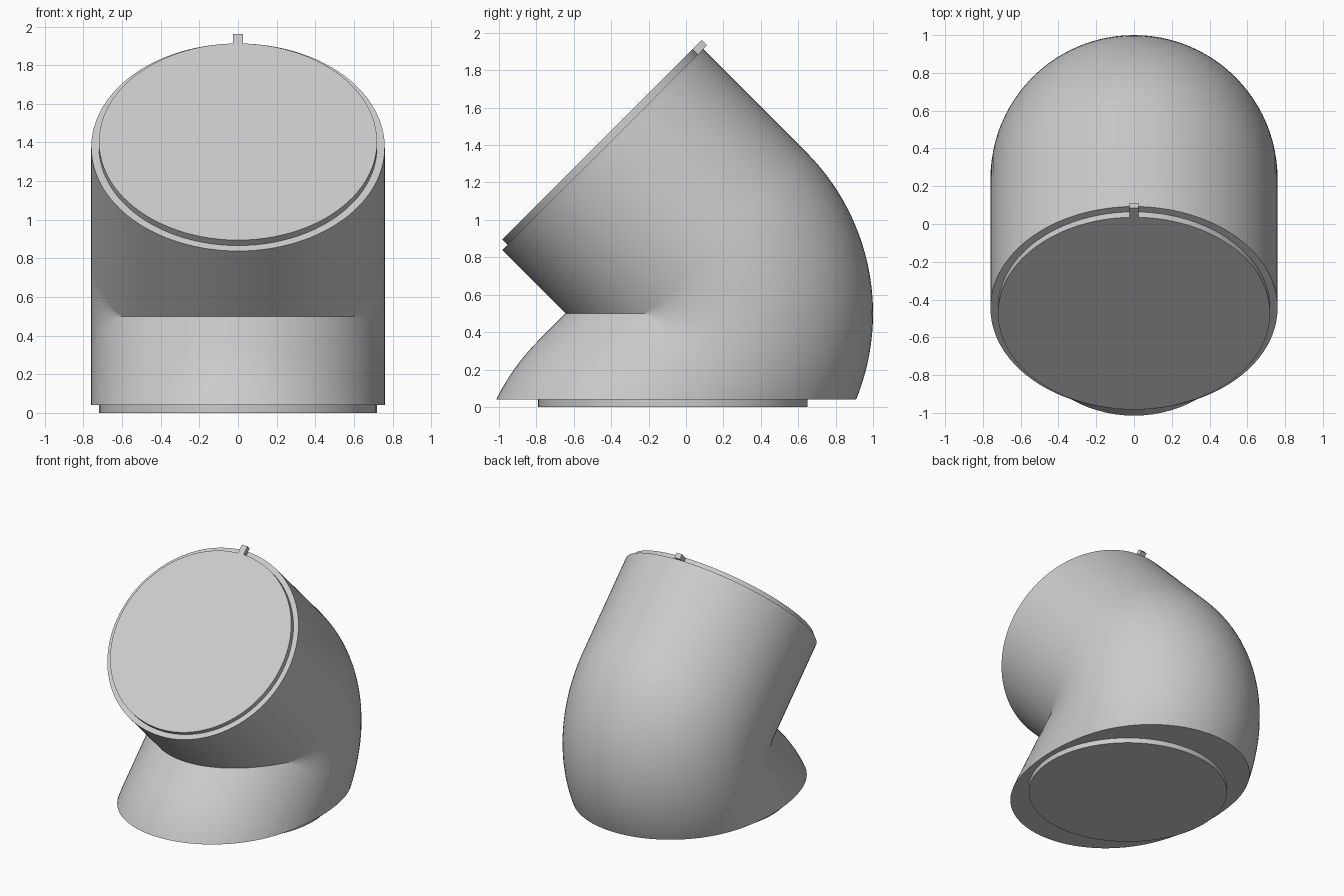
import bpy, bmesh, math
from mathutils import Vector, Matrix

cube = bpy.data.objects.get("Cube")
if cube:
    bpy.data.objects.remove(cube, do_unlink=True)

grey = bpy.data.materials.new("light grey")
grey.use_nodes = True
tone = (0.6, 0.6, 0.6, 1)
grey.diffuse_color = tone
grey.node_tree.nodes["Principled BSDF"].inputs["Base Color"].default_value = tone

PIPE_R, CAP_R, CAP_H = 0.76, 0.72, 0.04
BEND_R, SIDES = 0.46, 96
BEND_Y, BEND_Z = -0.22, 0.5
Q = math.pi / 4


def finish(name, bm, smooth=True):
    bmesh.ops.recalc_face_normals(bm, faces=bm.faces)
    mesh = bpy.data.meshes.new(name)
    bm.to_mesh(mesh)
    bm.free()
    mesh.materials.append(grey)
    obj = bpy.data.objects.new(name, mesh)
    bpy.context.collection.objects.link(obj)
    if smooth:
        bpy.ops.object.select_all(action='DESELECT')
        obj.select_set(True)
        bpy.context.view_layer.objects.active = obj
        bpy.ops.object.shade_smooth_by_angle(angle=math.radians(30))
    return obj


def radial(a):
    """Direction in the side plane, pointing to the outside of the bend."""
    return Vector((0, math.cos(a), math.sin(a)))


def along(a):
    return Vector((0, -math.sin(a), math.cos(a)))


# Centre line: straight neck, bend, straight run, then a slight turn back
bend_centre = Vector((0, BEND_Y, BEND_Z))
top_end = bend_centre + radial(Q) * BEND_R + along(Q) * 0.778
path = [(top_end, Q)]
steps = 36
for i in range(steps + 1):
    a = Q - 2 * Q * i / steps
    path.append((bend_centre + radial(a) * BEND_R, a))
run_end = path[-1][0] - along(-Q) * 0.5
turn_centre = run_end + radial(-Q) * BEND_R
for i in range(13):
    a = -Q + math.radians(30) * i / 12
    path.append((turn_centre - radial(a) * BEND_R, a))

# Elbow: circular sections swept along the centre line, cut flat at the base
bm = bmesh.new()
rings = []
for centre, a in path:
    ring = []
    for k in range(SIDES):
        t = 2 * math.pi * k / SIDES
        offset = Vector((PIPE_R * math.sin(t), 0, 0)) + radial(a) * PIPE_R * math.cos(t)
        ring.append(bm.verts.new(centre + offset))
    rings.append(ring)
for r0, r1 in zip(rings, rings[1:]):
    for k in range(SIDES):
        n = (k + 1) % SIDES
        bm.faces.new((r0[k], r0[n], r1[n], r1[k]))
bm.faces.new(rings[0])
bmesh.ops.bisect_plane(bm, geom=bm.verts[:] + bm.edges[:] + bm.faces[:],
                       plane_co=(0, 0, CAP_H), plane_no=(0, 0, -1), clear_outer=True)
bmesh.ops.holes_fill(bm, edges=[e for e in bm.edges if e.is_boundary], sides=0)
finish("elbow_pipe", bm)


# End caps: thin discs slightly narrower than the pipe
def cap(name, matrix):
    bm = bmesh.new()
    bmesh.ops.create_cone(bm, cap_ends=True, segments=SIDES, radius1=CAP_R, radius2=CAP_R,
                          depth=CAP_H, matrix=matrix @ Matrix.Translation((0, 0, CAP_H / 2)))
    finish(name, bm)


top_frame = Matrix.Translation(top_end) @ Matrix.Rotation(Q, 4, 'X')
cap("top_cap", top_frame)
cap("base_cap", Matrix.Translation((0, -0.07, 0)))

# Locating tab on the upper rim
bm = bmesh.new()
bmesh.ops.create_cube(bm, size=1, matrix=top_frame @ Matrix.Translation((0, 0.744, CAP_H / 2))
                      @ Matrix.Diagonal((0.05, 0.088, CAP_H, 1)))
finish("rim_tab", bm, smooth=False)
